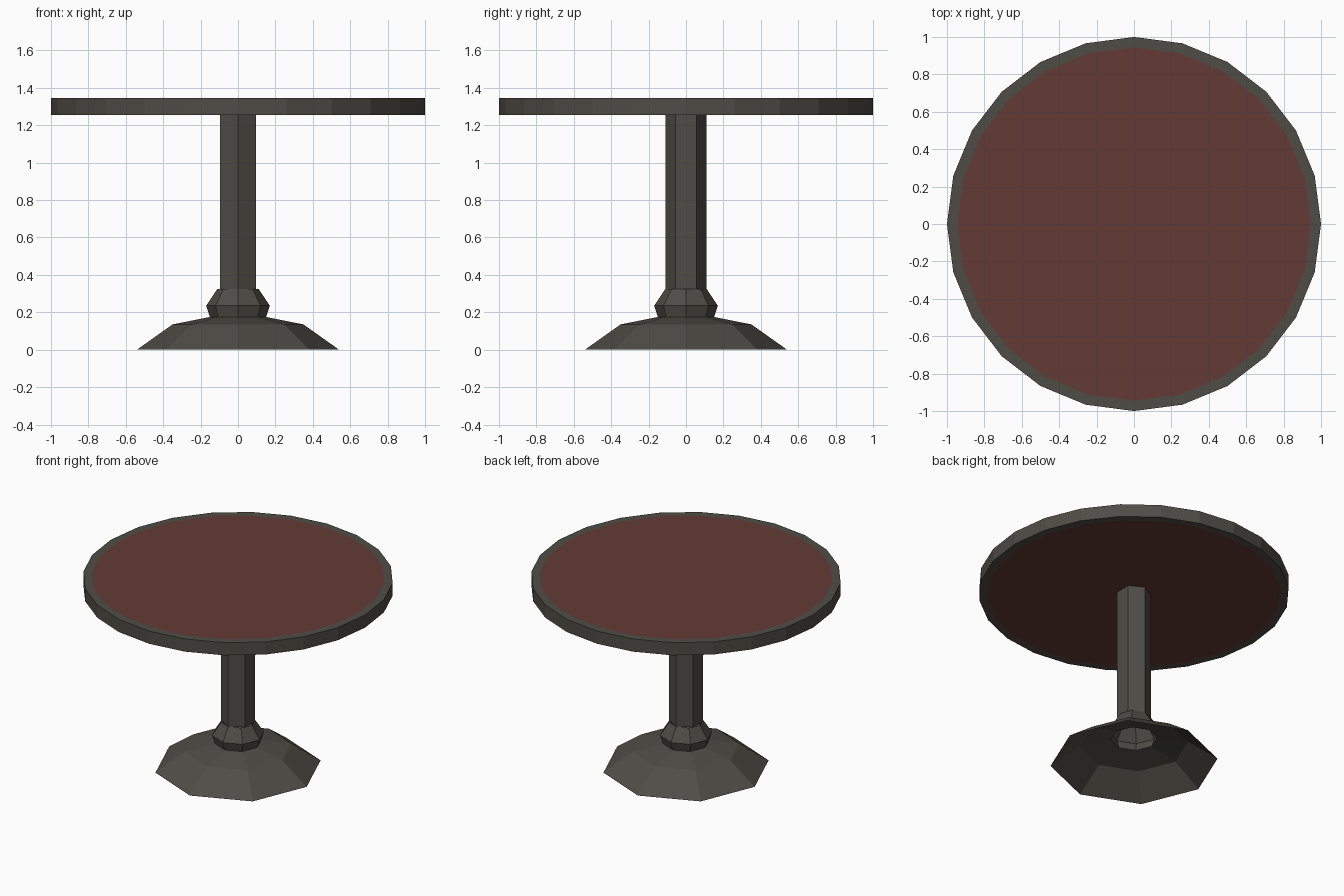
import bpy, math

if "Cube" in bpy.data.objects:
    bpy.data.objects.remove(bpy.data.objects["Cube"])

def material(name, rgb):
    m = bpy.data.materials.new(name)
    m.diffuse_color = (*rgb, 1)
    m.use_nodes = True
    m.node_tree.nodes["Principled BSDF"].inputs["Base Color"].default_value = m.diffuse_color
    return m

grey = material("dark warm grey", (0.078, 0.073, 0.060))
red = material("dull red", (0.125, 0.043, 0.035))

def lathe(name, rings, sides, start=0.0, cap_first=False, cap_last=False, mats=(grey,)):
    """Stack of polygon rings (radius, z), listed bottom to top."""
    verts, faces = [], []
    for r, z in rings:
        for i in range(sides):
            a = start + math.tau * i / sides
            verts.append((r * math.cos(a), r * math.sin(a), z))
    for k in range(len(rings) - 1):
        for i in range(sides):
            j = (i + 1) % sides
            faces.append((k * sides + i, k * sides + j,
                          (k + 1) * sides + j, (k + 1) * sides + i))
    if cap_first:
        faces.append(tuple(reversed(range(sides))))
    if cap_last:
        n = (len(rings) - 1) * sides
        faces.append(tuple(range(n, n + sides)))
    me = bpy.data.meshes.new(name)
    me.from_pydata(verts, [], faces)
    for m in mats:
        me.materials.append(m)
    ob = bpy.data.objects.new(name, me)
    bpy.context.collection.objects.link(ob)
    return ob

# Round top: grey rim, red inset disc above and below
top = lathe("table_top", [(0.945, 1.255), (1, 1.255), (1, 1.345), (0.945, 1.345)],
            24, cap_first=True, cap_last=True, mats=(grey, red))
for p in top.data.polygons:
    if len(p.vertices) == 24:
        p.material_index = 1

# Six-sided post
lathe("post", [(0.11, 0.325), (0.11, 1.255)], 6, math.pi / 2)

# Collar, open below
lathe("collar", [(0.15, 0.175), (0.17, 0.235), (0.11, 0.325)], 8)

# Flared foot, a hollow shell
lathe("foot", [(0.54, 0.005), (0.35, 0.135), (0.15, 0.175)], 8)
bpy.data.objects["foot"].data.vertices.foreach_set(
    "co", [c for v in bpy.data.objects["foot"].data.vertices
           for c in (v.co.x, v.co.y, 0.0 if v.co.z < 0.01 else v.co.z)])
